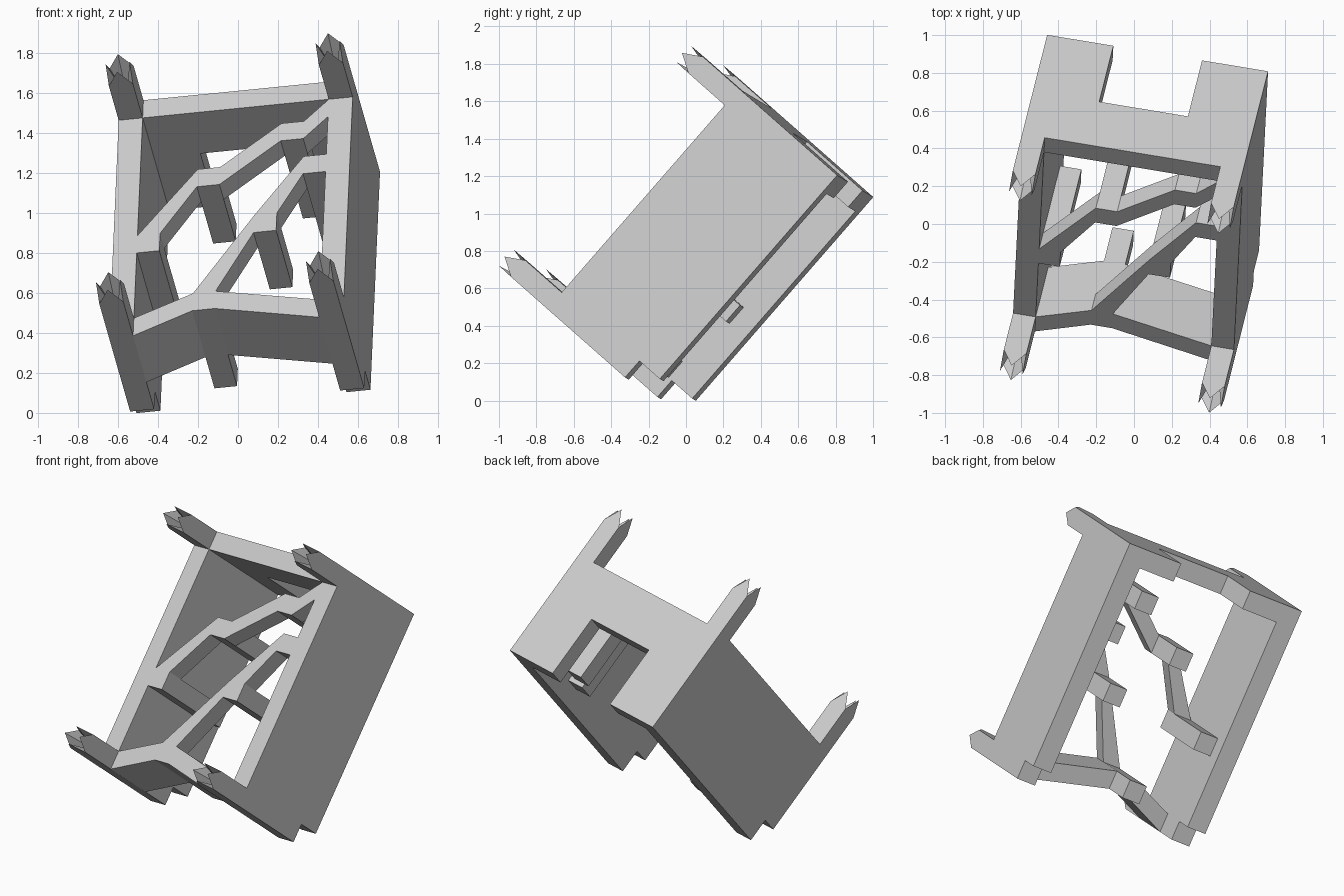
import bpy, bmesh
from mathutils import Vector, Matrix

if "Cube" in bpy.data.objects:
    bpy.data.objects.remove(bpy.data.objects["Cube"])

# Tilted local frame: a = width, b = height, c = depth (towards the viewer)
A = Vector((0.982, -0.162, 0.098)).normalized()
B = Vector((0.040, 0.655, 0.754))
B = (B - A * B.dot(A)).normalized()
C = A.cross(B)
TILT = Matrix((A, B, C)).transposed().to_4x4()

SIDES = {"left": (-0.507, -0.385), "right": (0.562, 0.684)}
BOT = (-0.10, 0.017)      # bottom level
TOP = (1.345, 1.462)      # top level
BACK, FRONT = 0.055, 0.767
H = 0.0575                # half size of a square post


def make(name, verts, faces):
    bm = bmesh.new()
    vs = [bm.verts.new(v) for v in verts]
    for f in faces:
        bm.faces.new([vs[i] for i in f])
    bmesh.ops.recalc_face_normals(bm, faces=bm.faces)
    me = bpy.data.meshes.new(name)
    bm.to_mesh(me)
    bm.free()
    ob = bpy.data.objects.new(name, me)
    ob.matrix_world = TILT
    bpy.context.collection.objects.link(ob)
    return ob


def prism(name, pts, lo, hi, axis="c"):
    """Extrude an (a,b) profile along c, or an (a,c) profile along b."""
    put = (lambda p, t: (p[0], p[1], t)) if axis == "c" else (lambda p, t: (p[0], t, p[1]))
    n = len(pts)
    verts = [put(p, lo) for p in pts] + [put(p, hi) for p in pts]
    faces = [range(n), range(n, 2 * n)]
    faces += [(i, (i + 1) % n, (i + 1) % n + n, i + n) for i in range(n)]
    return make(name, verts, [list(f) for f in faces])


def box(name, a, b, c):
    return prism(name, [(a[0], b[0]), (a[1], b[0]), (a[1], b[1]), (a[0], b[1])], *c)


def prong(name, a, b):
    """Square prong whose four sides end in points around a hollow."""
    (a0, a1), (b0, b1) = a, b
    am, bm_ = (a0 + a1) / 2, (b0 + b1) / 2
    corner, tip = 1.03, 1.13
    base = [(a0, b0, FRONT), (a1, b0, FRONT), (a1, b1, FRONT), (a0, b1, FRONT)]
    ring = [(a0, b0, corner), (am, b0, tip), (a1, b0, corner), (a1, bm_, tip),
            (a1, b1, corner), (am, b1, tip), (a0, b1, corner), (a0, bm_, tip)]
    faces = [[0, 1, 2, 3]]
    for i in range(4):
        faces.append([i, (i + 1) % 4, 4 + (2 * i + 2) % 8, 5 + 2 * i, 4 + 2 * i])
    faces += [[4 + i, 4 + (i + 1) % 8, 12] for i in range(8)]
    make(name, base + ring + [(am, bm_, 0.88)], faces)


# Side panels, feet and prongs
for side, a in SIDES.items():
    box(side + "_panel", a, (BOT[1], TOP[0]), (BACK, FRONT))
    box(side + "_foot", a, BOT, (0.203, FRONT))
    prong(side + "_top_prong", a, TOP)
    prong(side + "_bottom_prong", a, BOT)

L, R = SIDES["left"], SIDES["right"]

# Top plate with a slot open to the back
prism("top_plate", [(L[0], BACK), (-0.15, BACK), (-0.15, 0.457), (0.328, 0.457),
                    (0.328, BACK), (R[1], BACK), (R[1], FRONT), (L[0], FRONT)], *TOP, axis="b")

# Posts: centre (a, b) and back end
posts = {
    "lower_post_1": (-0.031, 0.085, 0.17),
    "lower_post_2": (0.265, 0.565, 0.33),
    "lower_post_3": (0.5045, 0.924, 0.17),
    "upper_post_1": (-0.3275, 0.507, 0.17),
    "upper_post_2": (-0.035, 0.908, 0.33),
    "upper_post_3": (0.383, 1.158, 0.17),
}
for name, (a, b, end) in posts.items():
    box(name, (a - H, a + H), (b - H, b + H), (end, FRONT))

# Bottom beam, raised in the middle to meet the first post
a, b, _ = posts["lower_post_1"]
prism("bottom_beam", [(L[1], BOT[0]), (a - H, b - H), (a + H, b - H), (R[0], BOT[0]),
                      (R[0], BOT[1]), (a + H, b + H), (a - H, b + H), (L[1], BOT[1])], 0.41, FRONT)


# Sloping bars from the top (steep) or right face of one post to the left of the next
def bar(name, p, q, steep):
    (a, b), (u, v) = p[:2], q[:2]
    start = [(a - H, b + H), (a + H, b + H)] if steep else [(a + H, b + H), (a + H, b - H)]
    prism(name, start + [(u - H, v - H), (u - H, v + H)], FRONT - 0.115, FRONT)


bar("lower_bar_1", posts["lower_post_1"], posts["lower_post_2"], True)
bar("lower_bar_2", posts["lower_post_2"], posts["lower_post_3"], True)
bar("upper_bar_1", posts["upper_post_1"], posts["upper_post_2"], True)
bar("upper_bar_2", posts["upper_post_2"], posts["upper_post_3"], False)
bar("upper_bar_3", posts["upper_post_3"], (R[0] + H, TOP[0] - H), False)
